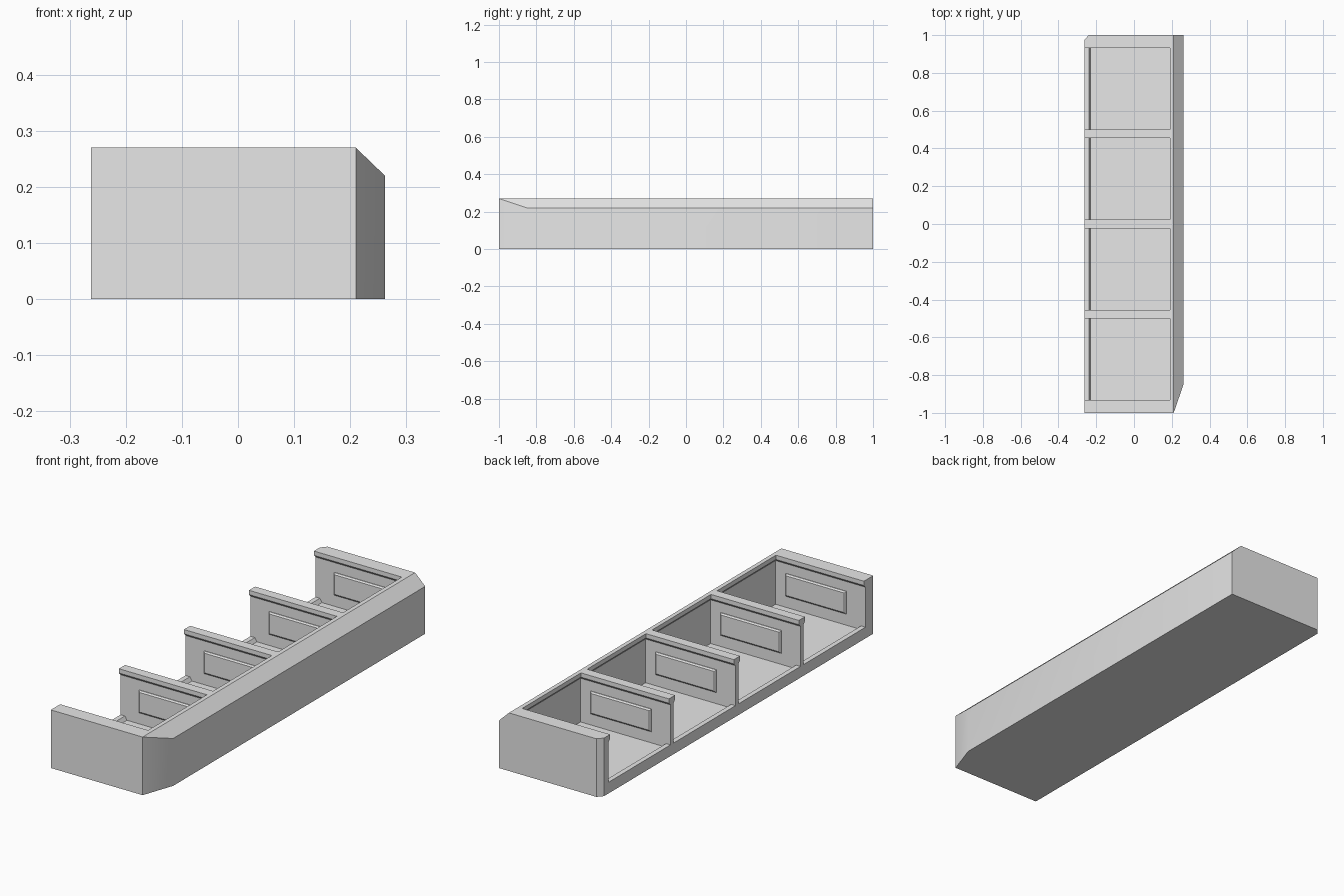
import bpy, bmesh
from mathutils import Vector

if "Cube" in bpy.data.objects:
    bpy.data.objects.remove(bpy.data.objects["Cube"])

GREY = (0.8, 0.8, 0.8, 1.0)
grey = bpy.data.materials.new("light grey")
grey.use_nodes = True
grey.diffuse_color = GREY
grey.node_tree.nodes["Principled BSDF"].inputs["Base Color"].default_value = GREY

X, H = 0.262, 0.27            # half width, height
PITCH = 0.477                 # spacing of the bays
FLOOR, SILL = 0.035, 0.052
BAYS = [PITCH * k for k in (-1.5, -0.5, 0.5, 1.5)]


def finish(bm, name):
    bmesh.ops.recalc_face_normals(bm, faces=bm.faces)
    mesh = bpy.data.meshes.new(name)
    bm.to_mesh(mesh)
    bm.free()
    mesh.materials.append(grey)
    ob = bpy.data.objects.new(name, mesh)
    bpy.context.collection.objects.link(ob)
    return ob


def loft(name, rings):
    """Closed solid through rings of points."""
    bm = bmesh.new()
    loops = [[bm.verts.new(p) for p in ring] for ring in rings]
    n = len(loops[0])
    bm.faces.new(loops[0])
    bm.faces.new(loops[-1])
    for a, b in zip(loops, loops[1:]):
        for i in range(n):
            j = (i + 1) % n
            bm.faces.new((a[i], a[j], b[j], b[i]))
    return finish(bm, name)


def rect(z, x0, x1, y, half):
    return [(x0, y - half, z), (x1, y - half, z), (x1, y + half, z), (x0, y + half, z)]


def activate(ob):
    bpy.ops.object.select_all(action="DESELECT")
    ob.select_set(True)
    bpy.context.view_layer.objects.active = ob


def cut(body, cutter):
    cutter.hide_render = True
    activate(body)
    mod = body.modifiers.new("cut", "BOOLEAN")
    mod.operation, mod.solver, mod.object = "DIFFERENCE", "EXACT", cutter
    bpy.ops.object.modifier_apply(modifier=mod.name)
    bpy.data.objects.remove(cutter)


# Block with a tapered front corner and a clipped back corner
outline = [(-X, -1), (0.21, -1), (X, -0.85), (X, 1), (-0.24, 1), (-X, 0.975)]
body = loft("stall_block", [[(x, y, z) for x, y in outline] for z in (0, H)])

# Slope along the top of the long outer wall
bm = bmesh.new()
bm.from_mesh(body.data)
cutres = bmesh.ops.bisect_plane(
    bm, geom=bm.verts[:] + bm.edges[:] + bm.faces[:], dist=1e-5,
    plane_co=Vector((0.21, 0, H)), plane_no=Vector((0.05, 0, 0.052)), clear_outer=True)
bmesh.ops.holes_fill(bm, edges=[e for e in bm.edges if e.is_boundary])
bmesh.ops.recalc_face_normals(bm, faces=bm.faces)
bm.to_mesh(body.data)
bm.free()

# Open bays: flared caps on the walls, then a sunken floor behind a sill
WALL, CAP = 0.2275, 0.216
for y in BAYS:
    cut(body, loft("bay_cutter", [
        rect(SILL, -0.5, 0.2, y, WALL), rect(0.238, -0.5, 0.2, y, WALL),
        rect(0.25, -0.5, 0.19, y, CAP), rect(0.4, -0.5, 0.19, y, CAP)]))
    cut(body, loft("floor_cutter", [
        rect(FLOOR, -0.229, 0.2, y, WALL), rect(SILL + 0.001, -0.24, 0.2, y, WALL)]))
activate(body)
bpy.ops.object.shade_smooth_by_angle()


# Raised panels on both sides of each bay
def panel(name, y, side):
    rings = []
    for depth, inset in ((-0.002, 0), (0.003, 0), (0.008, 0.007)):
        x0, x1, z0, z1 = -0.165 + inset, 0.147 - inset, 0.088 + inset, 0.193 - inset
        rings.append([(x, y + side * depth, z)
                      for x, z in ((x0, z0), (x1, z0), (x1, z1), (x0, z1))])
    loft(name, rings)


for k, y in enumerate(BAYS, 1):
    panel(f"front_panel_{k}", y - WALL, 1)
    panel(f"back_panel_{k}", y + WALL, -1)
